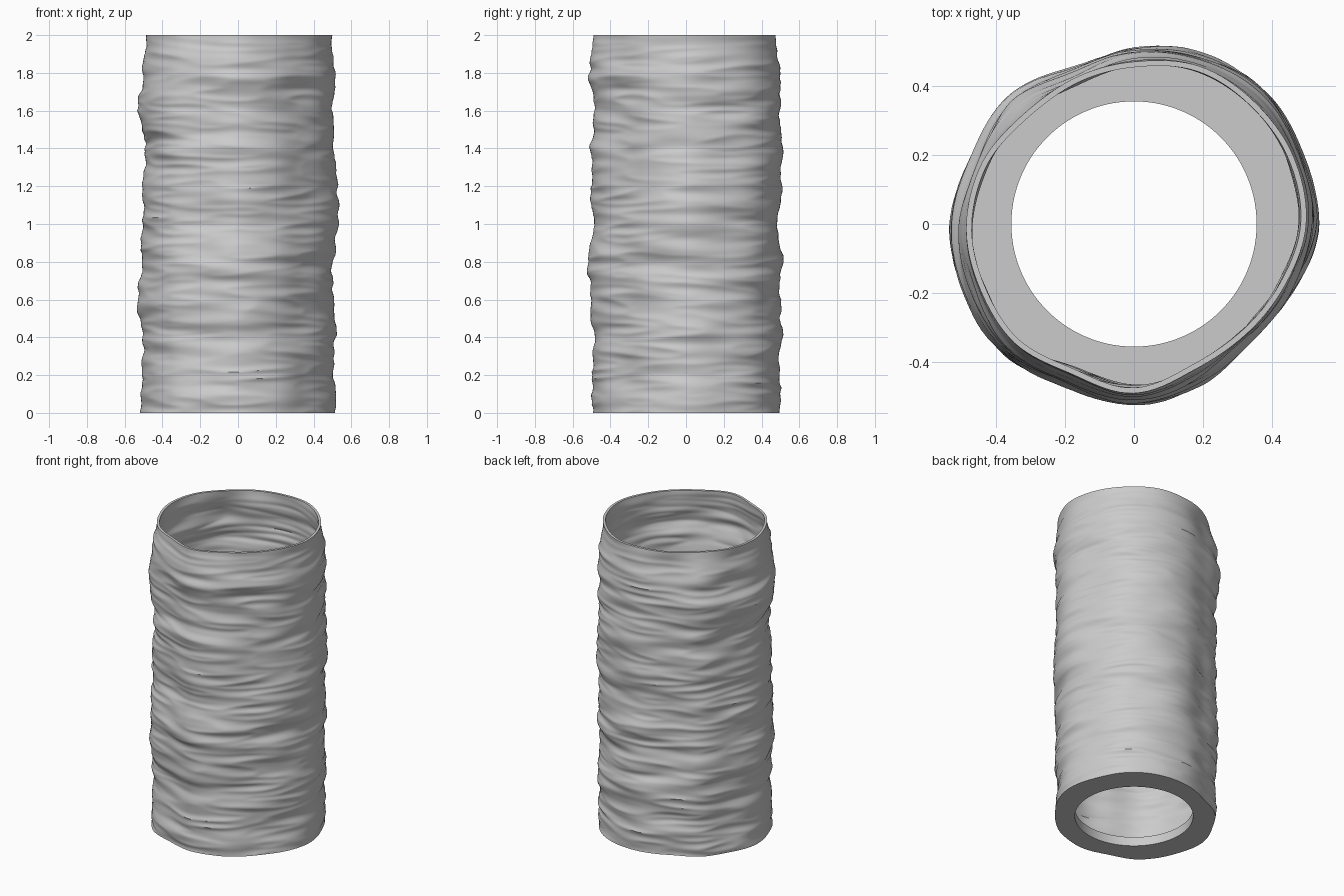
import bpy, bmesh, math
from mathutils import Vector, noise

cube = bpy.data.objects.get("Cube")
if cube:
    bpy.data.objects.remove(cube, do_unlink=True)

SIDES, LAYERS, HEIGHT, WALL = 144, 240, 2.0, 0.016
# Radius at sixteen even steps around, starting at +x, for the body and the top rim
BODY = [.514, .515, .53, .523, .503, .477, .498, .488,
        .513, .516, .517, .487, .503, .488, .467, .488]
RIM = [.498, .5, .495, .495, .468, .455, .45, .473,
       .485, .485, .488, .47, .49, .46, .455, .47]
# Radius every 0.2 up the +x, +y, -x and -y sides
FLANKS = [
    [.522, .505, .515, .51, .508, .525, .528, .51, .505, .513, .49],
    [.49, .495, .505, .49, .505, .482, .508, .505, .508, .5, .475],
    [.51, .498, .515, .53, .505, .515, .5, .495, .535, .515, .48],
    [.505, .5, .485, .503, .525, .495, .497, .502, .49, .51, .497],
]

grey = bpy.data.materials.new("plain grey")
grey.use_nodes = True
grey.diffuse_color = (0.6, 0.6, 0.6, 1)
grey.node_tree.nodes["Principled BSDF"].inputs["Base Color"].default_value = (0.6, 0.6, 0.6, 1)


def lobed(table, angle):
    """Smooth periodic curve through the table of radii."""
    t = angle / math.tau * len(table)
    i, f = int(t), t - int(t)
    a, b, c, d = (table[(i + k) % len(table)] for k in (-1, 0, 1, 2))
    return b + f / 2 * (c - a + f * (2 * a - 5 * b + 4 * c - d + f * (3 * (b - c) + d - a)))


def flank_shift(angle, z):
    """Swelling of the four sides at a height, blended around the tube."""
    t = z / HEIGHT * 10
    i = min(int(t), 9)
    f = t - i
    f = f * f * (3 - 2 * f)
    shift = 0
    for k, side in enumerate(FLANKS):
        weight = max(0, math.cos(angle - k * math.pi / 2)) ** 2
        shift += weight * (side[i] * (1 - f) + side[i + 1] * f - BODY[4 * k])
    return shift


def bark_radius(angle, z):
    """Lobed outline with broad bulges and thin horizontal ridges."""
    x, y = math.cos(angle), math.sin(angle)
    bulge = noise.noise(Vector((x * 1.6, y * 1.6, z * 4.5)))
    ridge = noise.noise(Vector((x * 1.4 + 7, y * 1.4, z * 13 + x * 0.4)))
    crease = abs(noise.noise(Vector((x * 1.5, y * 1.5 + 9, z * 19))))
    blend = max(0, (z - 1.8) / 0.2) ** 2
    body = lobed(BODY, angle) + flank_shift(angle, z)
    base = body * (1 - blend) + lobed(RIM, angle) * blend
    return base + (1 - 0.8 * blend) * (0.01 * bulge + 0.016 * ridge - 0.014 * crease + 0.002)


def lathe(name, rings):
    """Join rings of (radius function, height) into a closed tube."""
    bm = bmesh.new()
    loops = []
    for radius, z in rings:
        loop = []
        for s in range(SIDES):
            a = math.tau * s / SIDES
            r = radius(a)
            loop.append(bm.verts.new((r * math.cos(a), r * math.sin(a), z)))
        loops.append(loop)
    for k, low in enumerate(loops):
        high = loops[(k + 1) % len(loops)]
        for s in range(SIDES):
            n = (s + 1) % SIDES
            bm.faces.new((low[s], low[n], high[n], high[s]))
    bmesh.ops.recalc_face_normals(bm, faces=bm.faces)
    mesh = bpy.data.meshes.new(name)
    bm.to_mesh(mesh)
    bm.free()
    mesh.materials.append(grey)
    ob = bpy.data.objects.new(name, mesh)
    bpy.context.collection.objects.link(ob)
    bpy.ops.object.select_all(action='DESELECT')
    ob.select_set(True)
    bpy.context.view_layer.objects.active = ob
    bpy.ops.object.shade_smooth_by_angle(angle=math.radians(40))


def wall(z, inset):
    return lambda a: bark_radius(a, z) - inset


def circle(r):
    return lambda a: r


# Thin rippled shell, open at the top
heights = [HEIGHT * k / LAYERS for k in range(LAYERS + 1)]
outer = [(wall(z, 0), z) for z in heights]
inner = [(wall(z, WALL), z) for z in reversed(heights)]
lathe("rippled_shell", outer + inner)

# Flat base ring with a round opening
lathe("base_ring", [
    (wall(0, WALL), 0), (wall(0.03, WALL), 0.03), (wall(0.06, WALL), 0.06),
    (circle(0.355), 0.06), (circle(0.355), 0)])
